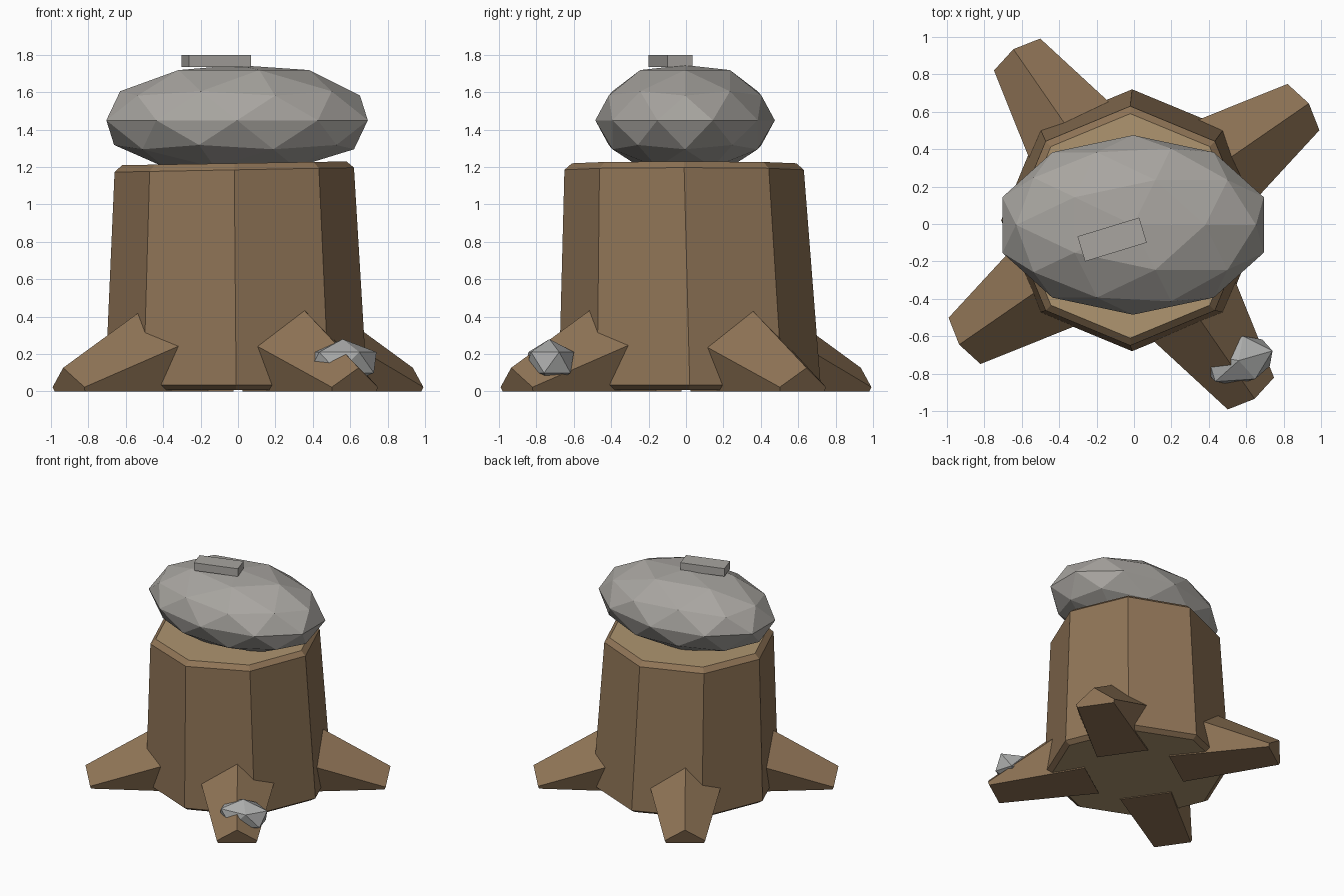
import bpy, bmesh
from math import cos, sin, pi, radians
from mathutils import Matrix, Vector

cube = bpy.data.objects.get("Cube")
if cube:
    bpy.data.objects.remove(cube, do_unlink=True)


def material(name, rgb):
    """Flat material from 0-255 sRGB values, stored as linear."""
    lin = [((c / 255 + 0.055) / 1.055) ** 2.4 for c in rgb]
    mat = bpy.data.materials.new(name)
    mat.use_nodes = True
    mat.diffuse_color = (*lin, 1)
    mat.node_tree.nodes["Principled BSDF"].inputs["Base Color"].default_value = (*lin, 1)
    return mat


BARK = material("bark brown", (143, 116, 86))
WOOD = material("cut wood tan", (174, 149, 112))
STONE = material("stone grey", (168, 165, 160))
PEBBLE = material("pale stone grey", (172, 173, 172))


def finish(name, bm, *mats):
    bmesh.ops.recalc_face_normals(bm, faces=bm.faces)
    mesh = bpy.data.meshes.new(name)
    bm.to_mesh(mesh)
    bm.free()
    for mat in mats:
        mesh.materials.append(mat)
    obj = bpy.data.objects.new(name, mesh)
    bpy.context.collection.objects.link(obj)
    return obj


def loft(bm, rings):
    """Skin a list of equal point rings and cap both ends."""
    loops = [[bm.verts.new(p) for p in ring] for ring in rings]
    n = len(loops[0])
    for a, b in zip(loops, loops[1:]):
        for i in range(n):
            j = (i + 1) % n
            bm.faces.new((a[i], a[j], b[j], b[i]))
    return bm.faces.new(loops[0]), bm.faces.new(loops[-1])


# Stump: chamfered, slightly leaning octagon with sawn ends
def octagon(x, y, z, r, tilt):
    return [(x + r * cos(k * pi / 4), y + r * sin(k * pi / 4),
             z + tilt * cos(k * pi / 4)) for k in range(8)]


bm = bmesh.new()
caps = loft(bm, [octagon(-0.01, 0.02, 0.008, 0.66, 0),
                 octagon(-0.01, 0.02, 0.035, 0.70, 0),
                 octagon(-0.02, -0.01, 1.185, 0.64, 0.012),
                 octagon(-0.02, -0.01, 1.22, 0.60, 0.01)])
for cap in caps:
    cap.material_index = 1
finish("stump", bm, BARK, WOOD)

# Roots: five-sided tapers sloping into the ground, cut flat at z = 0
TILT = radians(18.7)


def pentagon(r, z, size):
    up = Vector((sin(TILT), 0, cos(TILT)))
    return [Vector((r, 0, z)) + up * size * cos(k * 2 * pi / 5)
            + Vector((0, size * sin(k * 2 * pi / 5), 0)) for k in range(5)]


for k, name in enumerate(("back_left", "back_right", "front_right", "front_left")):
    bm = bmesh.new()
    loft(bm, [pentagon(0.40, 0.208, 0.317), pentagon(1.085, -0.023, 0.158)])
    cut = bmesh.ops.bisect_plane(bm, geom=bm.verts[:] + bm.edges[:] + bm.faces[:],
                                 plane_co=(0, 0, 0), plane_no=(0, 0, -1), clear_outer=True)
    bmesh.ops.holes_fill(bm, edges=[e for e in bm.edges if e.is_boundary])
    bm.transform(Matrix.Rotation(radians(34.6 + 90 * k), 4, "Z"))
    finish(name + "_root", bm, BARK)


# Boulder: faceted and flattened at the crown
bm = bmesh.new()
bmesh.ops.create_icosphere(bm, subdivisions=2, radius=1)
for v in bm.verts:
    if 0.8 < v.co.z < 0.95:
        v.co.z = 0.91
bm.transform(Matrix.Translation((-0.005, -0.005, 1.45)) @ Matrix.Diagonal((0.735, 0.48, 0.295, 1)))
finish("boulder", bm, STONE)

# Thin slab resting on the boulder
bm = bmesh.new()
bmesh.ops.create_cube(bm, size=1)
bm.transform(Matrix.Translation((-0.117, -0.083, 1.768)) @ Matrix.Rotation(radians(17), 4, "Z")
             @ Matrix.Diagonal((0.345, 0.14, 0.064, 1)))
finish("slab", bm, STONE)

# Small stone on the front left root
bm = bmesh.new()
bmesh.ops.create_icosphere(bm, subdivisions=1, radius=1)
bm.transform(Matrix.Translation((0.56, -0.73, 0.155)) @ Matrix.Rotation(radians(16), 4, "Z")
             @ Matrix.Diagonal((0.21, 0.14, 0.125, 1)))
finish("small_stone", bm, PEBBLE)
